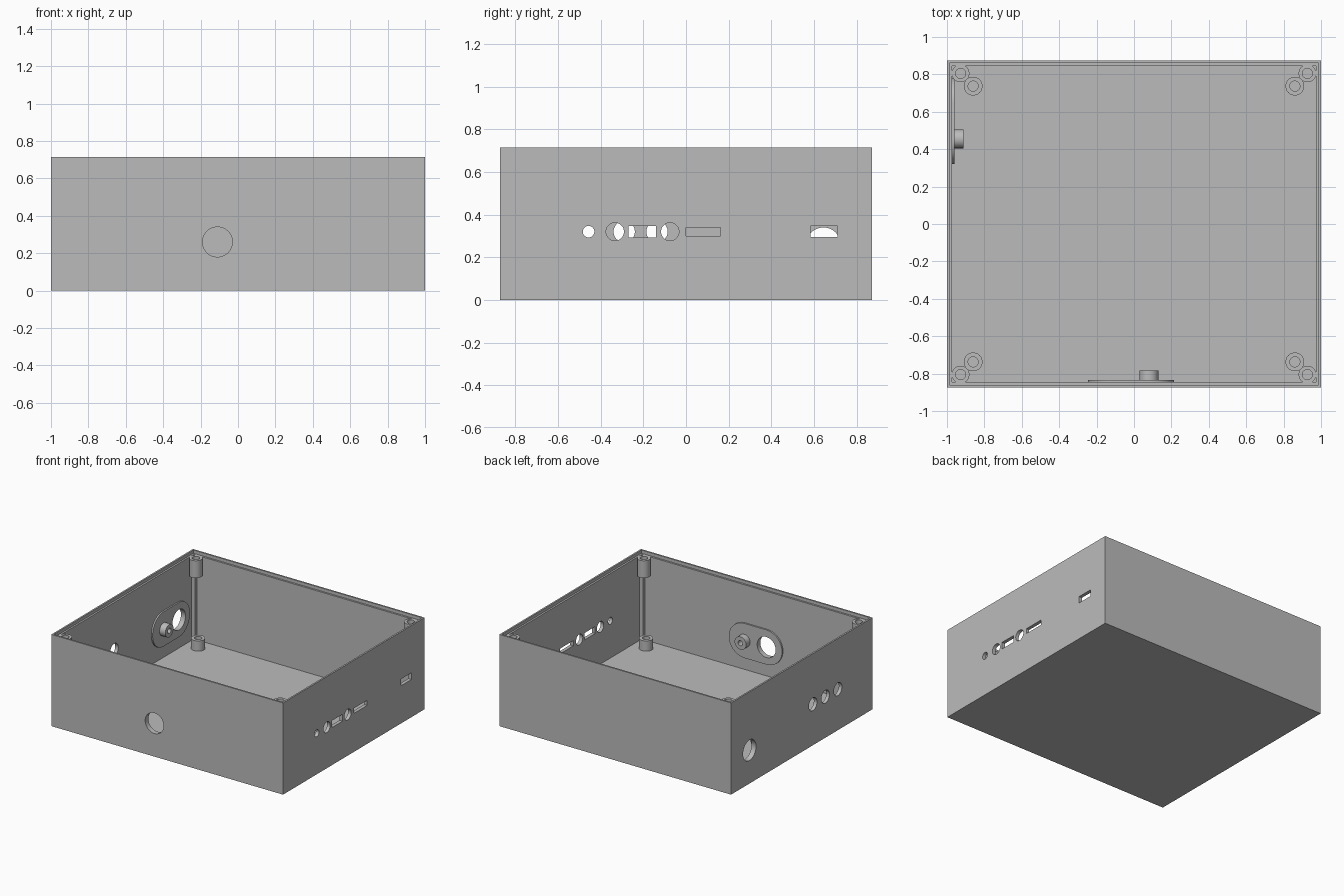
import bpy, bmesh, math
from mathutils import Matrix, Vector

default = bpy.data.objects.get("Cube")
if default:
    bpy.data.objects.remove(default, do_unlink=True)

W, D, H = 1.0, 0.873, 0.715      # half width, half depth, height
WALL, LIP, LIP_Z = 0.027, 0.013, 0.69
FLOOR = 0.03

grey = bpy.data.materials.new("plain grey")
grey.use_nodes = True
colour = (0.5, 0.5, 0.5, 1)
grey.diffuse_color = colour
grey.node_tree.nodes["Principled BSDF"].inputs["Base Color"].default_value = colour


def finish(name, bm):
    bmesh.ops.recalc_face_normals(bm, faces=bm.faces[:])
    mesh = bpy.data.meshes.new(name)
    bm.to_mesh(mesh)
    bm.free()
    mesh.materials.append(grey)
    obj = bpy.data.objects.new(name, mesh)
    bpy.context.collection.objects.link(obj)
    return obj


def add_box(bm, lo, hi):
    lo, hi = Vector(lo), Vector(hi)
    size = Matrix.Diagonal((*(hi - lo), 1))
    bmesh.ops.create_cube(bm, size=1, matrix=Matrix.Translation((lo + hi) / 2) @ size)


def box(name, lo, hi):
    bm = bmesh.new()
    add_box(bm, lo, hi)
    return finish(name, bm)


def facing(axis, centre):
    """Place local z along the given direction."""
    return Matrix.Translation(centre) @ Vector(axis).to_track_quat('Z', 'Y').to_matrix().to_4x4()


def add_drill(bm, axis, centre, radius):
    bmesh.ops.create_cone(bm, cap_ends=True, segments=48, radius1=radius, radius2=radius,
                          depth=0.2, matrix=facing(axis, centre))


def smooth(obj):
    bpy.ops.object.select_all(action='DESELECT')
    obj.select_set(True)
    bpy.context.view_layer.objects.active = obj
    bpy.ops.object.shade_smooth_by_angle(angle=math.radians(30))


def boss(name, axis, base, height, radius, bore, floor):
    """Round post with a blind bore, turned from a profile."""
    bm = bmesh.new()
    profile = [(0, 0), (radius, 0), (radius, height), (bore, height), (bore, floor), (0, floor)]
    verts = [bm.verts.new((r, 0, z)) for r, z in profile]
    edges = [bm.edges.new(pair) for pair in zip(verts, verts[1:])]
    bmesh.ops.spin(bm, geom=verts + edges, cent=(0, 0, 0), axis=(0, 0, 1),
                   angle=math.tau, steps=40, use_duplicate=False)
    bmesh.ops.remove_doubles(bm, verts=bm.verts[:], dist=0.0001)
    bm.transform(facing(axis, base))
    smooth(finish(name, bm))


def cut(obj, cutters):
    for c in cutters:
        c.hide_render = True
        mod = obj.modifiers.new("cut", 'BOOLEAN')
        mod.operation, mod.solver, mod.object = 'DIFFERENCE', 'EXACT', c
    graph = bpy.context.evaluated_depsgraph_get()
    mesh = bpy.data.meshes.new_from_object(obj.evaluated_get(graph))
    obj.modifiers.clear()
    obj.data = mesh
    for c in cutters:
        bpy.data.objects.remove(c, do_unlink=True)
    smooth(obj)


# Case: open box with a stepped rim
case = box("case", (-W, -D, 0), (W, D, H))
cavity = box("cavity_cutter", (WALL - W, WALL - D, FLOOR), (W - WALL, D - WALL, H + 0.1))
rim = box("rim_cutter", (LIP - W, LIP - D, LIP_Z), (W - LIP, D - LIP, H + 0.2))

# Port openings
PORT_Z, BUTTON_Z, BUTTON_R = 0.32, 0.26, 0.08
bm = bmesh.new()
for y, r in [(-0.457, 0.027), (-0.333, 0.042), (-0.075, 0.042)]:
    add_drill(bm, (1, 0, 0), (W, y, PORT_Z), r)
for y0, y1, half in [(-0.27, -0.14, 0.027), (0.0, 0.163, 0.02), (0.583, 0.71, 0.026)]:
    add_box(bm, (W - 0.1, y0, PORT_Z - half), (W + 0.1, y1, PORT_Z + half))
for i in range(3):
    add_drill(bm, (1, 0, 0), (-W, -0.136 - 0.154 * i, PORT_Z), 0.05)
add_drill(bm, (1, 0, 0), (-W, 0.645, BUTTON_Z), BUTTON_R)
add_drill(bm, (0, 1, 0), (-0.11, -D, BUTTON_Z), BUTTON_R)
cut(case, [cavity, rim, finish("port_cutter", bm)])


# Rounded mounting plates, each with an opening and a small wall boss
def mounting_plate(side, axis, hole, post):
    axis, hole, post = Vector(axis), Vector(hole), Vector(post)
    along, up, radius, thick = (post - hole).normalized(), Vector((0, 0, 1)), 0.135, 0.012
    bm = bmesh.new()
    ring = []
    for centre, start in ((post, -math.pi / 2), (hole, math.pi / 2)):
        for i in range(25):
            a = start + math.pi * i / 24
            ring.append(bm.verts.new(centre + radius * (along * math.cos(a) + up * math.sin(a))))
    face = bm.faces.new(ring)
    new = bmesh.ops.extrude_face_region(bm, geom=[face])["geom"]
    bmesh.ops.translate(bm, vec=axis * thick,
                        verts=[v for v in new if isinstance(v, bmesh.types.BMVert)])
    plate = finish(side + "_plate", bm)
    bm = bmesh.new()
    add_drill(bm, axis, hole, BUTTON_R)
    cut(plate, [finish("plate_cutter", bm)])
    boss(side + "_wall_boss", axis, post + axis * thick, 0.05, 0.05, 0.02, 0.005)


fy, rx = WALL - D, WALL - W
mounting_plate("front", (0, 1, 0), (-0.11, fy, BUTTON_Z), (0.08, fy, BUTTON_Z))
mounting_plate("right", (1, 0, 0), (rx, 0.645, BUTTON_Z), (rx, 0.455, BUTTON_Z))

# Corner fittings: lid boss, floor standoff and upright rib
for sx, xname in ((-1, "right"), (1, "left")):
    for sy, yname in ((-1, "front"), (1, "back")):
        corner = f"{yname}_{xname}_"
        boss(corner + "lid_boss", (0, 0, 1), (sx * 0.927, sy * 0.805, 0.555),
             LIP_Z - 0.555, 0.047, 0.027, 0.02)
        boss(corner + "standoff", (0, 0, 1), (sx * 0.86, sy * 0.737, FLOOR),
             0.08, 0.05, 0.027, 0.005)
        xs = sorted((sx * (W - WALL), sx * 0.945))
        ys = sorted((sy * (D - WALL), sy * 0.818))
        box(corner + "rib", (xs[0], ys[0], FLOOR), (xs[1], ys[1], 0.56))
